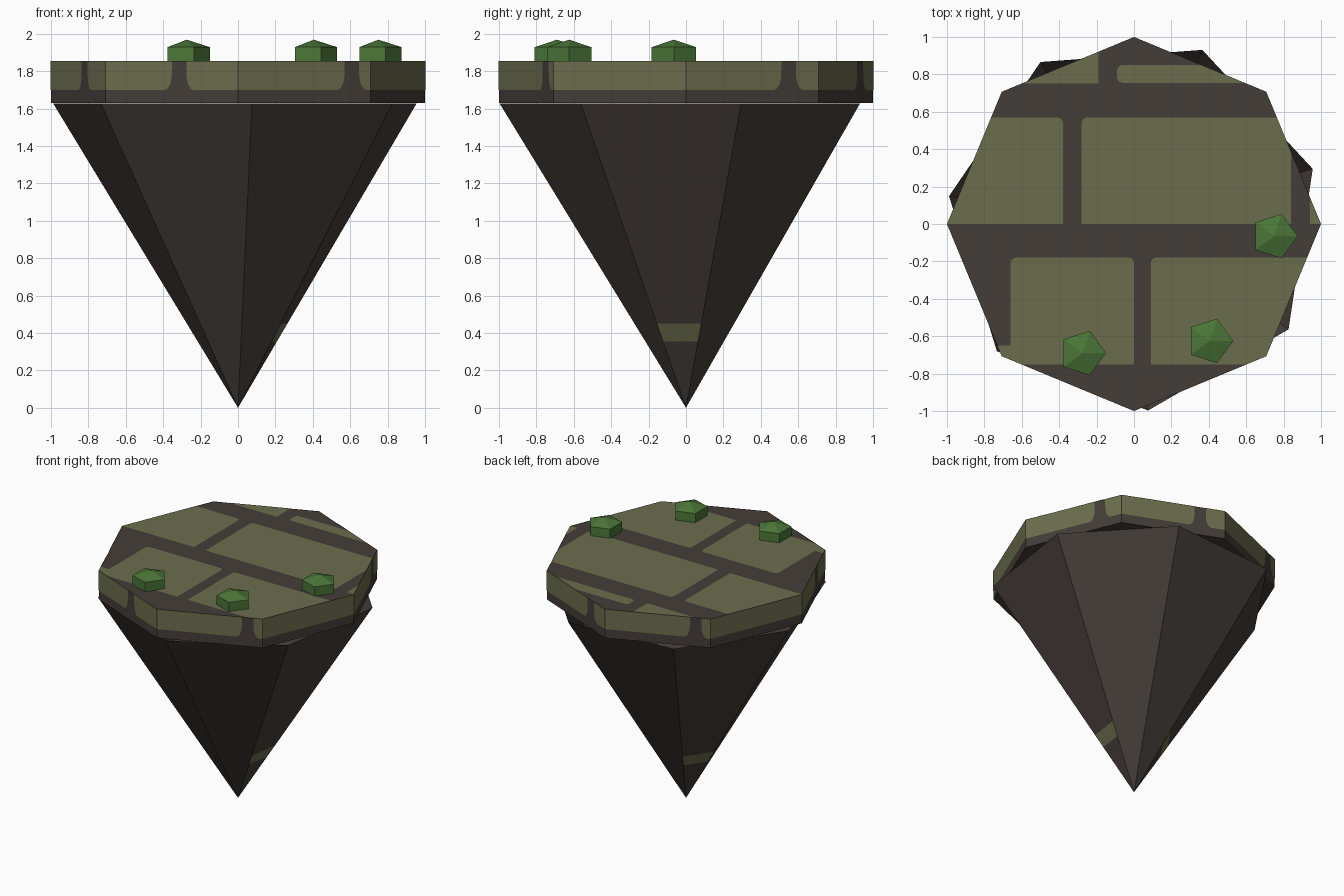
import bpy, bmesh
from math import pi, sin, cos, radians
from mathutils import Vector, Matrix

cube = bpy.data.objects.get("Cube")
if cube:
    bpy.data.objects.remove(cube, do_unlink=True)

TOP, RIM, BRICK_LOW = 1.855, 1.63, 1.70
GAP = 0.002  # how far thin plates sit off the surface


def material(name, rgb):
    lin = [((c / 255 + 0.055) / 1.055) ** 2.4 for c in rgb] + [1]
    m = bpy.data.materials.new(name)
    m.use_nodes = True
    m.diffuse_color = lin
    m.node_tree.nodes["Principled BSDF"].inputs["Base Color"].default_value = lin
    return m


stone = material("dark stone", (68, 61, 56))
moss = material("mossy brick", (107, 109, 77))
leaf = material("leaf green", (75, 118, 56))


def finish(name, bm, *mats):
    me = bpy.data.meshes.new(name)
    bm.to_mesh(me)
    bm.free()
    ob = bpy.data.objects.new(name, me)
    for m in mats:
        me.materials.append(m)
    bpy.context.collection.objects.link(ob)
    return ob


def ring(n, radius, z, turn=0):
    return [Vector((radius * cos(turn + 2 * pi * i / n),
                    radius * sin(turn + 2 * pi * i / n), z)) for i in range(n)]


def prism(name, n, radius, low, high, mat):
    bm = bmesh.new()
    bottom = [bm.verts.new(p) for p in ring(n, radius, low)]
    top = [bm.verts.new(p) for p in ring(n, radius, high)]
    bm.faces.new(bottom[::-1])
    bm.faces.new(top)
    for i in range(n):
        j = (i + 1) % n
        bm.faces.new((bottom[i], bottom[j], top[j], top[i]))
    return finish(name, bm, mat)


def rounded(x0, x1, y0, y1, rx, ry, corners):
    """Outline of a rectangle; corners lists the rounded ones, from
    bottom left (0) anticlockwise to top left (3)."""
    pts = []
    spots = [(x0, y0, 1, 1), (x1, y0, -1, 1), (x1, y1, -1, -1), (x0, y1, 1, -1)]
    for k, (x, y, sx, sy) in enumerate(spots):
        if k not in corners:
            pts.append((x, y))
            continue
        for s in range(5):
            a = pi + k * pi / 2 + s * pi / 8
            pts.append((x + sx * rx + rx * cos(a), y + sy * ry + ry * sin(a)))
    return pts


def add_plate(bm, outline, matrix):
    bm.faces.new([bm.verts.new(matrix @ Vector((x, y, 0))) for x, y in outline])


# Platform slab
prism("platform", 8, 1, RIM, TOP, stone)

# Bricks on the top, trimmed to the slab outline
bm = bmesh.new()
top_bricks = [
    (-1, -.38, 0, .57, (2,)), (-.28, .84, 0, .57, (2, 3)), (.94, 1, 0, .57, ()),
    (-.66, 0, -.75, -.18, (2, 3)), (.09, 1, -.75, -.18, (3,)),
    (-.75, -.66, -.75, -.65, (3,)),
    (-1, -.19, .75, 1, ()), (-.09, 1, .755, .85, (0, 3)),
]
for x0, x1, y0, y1, corners in top_bricks:
    add_plate(bm, rounded(x0, x1, y0, y1, .03, .03, corners),
              Matrix.Translation((0, 0, TOP + GAP)))
for i in range(8):
    a = pi / 8 + i * pi / 4
    n = Vector((cos(a), sin(a), 0))
    bmesh.ops.bisect_plane(bm, geom=bm.verts[:] + bm.edges[:] + bm.faces[:],
                           plane_co=n * cos(pi / 8), plane_no=n, clear_outer=True)
finish("top_bricks", bm, moss)

# Bricks around the rim: one upright joint on most sides, at a share of its length
bm = bmesh.new()
joints = [.775, .76, .86, None, .62, .556, .86, None]
corners8 = ring(8, 1, 0)
for i, joint in enumerate(joints):
    a, b = corners8[i], corners8[(i + 1) % 8]
    along = (b - a).normalized()
    length = (b - a).length
    out = along.cross(Vector((0, 0, 1)))
    m = Matrix((along, (0, 0, 1), out)).transposed().to_4x4()
    m.translation = a + out * GAP
    if joint is None:
        add_plate(bm, rounded(0, length, BRICK_LOW, TOP, 0, 0, ()), m)
    else:
        c = joint * length
        add_plate(bm, rounded(0, c - .042, BRICK_LOW, TOP, .04, .09, (1,)), m)
        add_plate(bm, rounded(c + .042, length, BRICK_LOW, TOP, .04, .09, (0,)), m)
finish("rim_bricks", bm, moss)

# Open seven-sided spike below, with a mossy band on two sides
bm = bmesh.new()
tip = bm.verts.new((0, 0, 0))
rim = [bm.verts.new(p) for p in ring(7, 1, RIM - GAP, radians(120))]
for i in range(7):
    bm.faces.new((tip, rim[(i + 1) % 7], rim[i]))
for z in (.355, .45):
    bmesh.ops.bisect_plane(bm, geom=bm.verts[:] + bm.edges[:] + bm.faces[:],
                           plane_co=(0, 0, z), plane_no=(0, 0, 1))
bm.normal_update()
for f in bm.faces:
    in_band = all(.35 < v.co.z < .455 for v in f.verts)
    side = Vector((f.normal.x, f.normal.y)).normalized()
    if in_band and any(side.dot(Vector((cos(radians(d)), sin(radians(d))))) > .95
                       for d in (-8.6, 145.7)):
        f.material_index = 1
finish("spike", bm, stone, moss)

# Three small bushes with pointed tops
for k, (x, y) in enumerate([(-.275, -.69), (.405, -.625), (.75, -.065)]):
    bush = prism("bush_%d" % (k + 1), 5, .125, TOP, 1.928, leaf)
    bm = bmesh.new()
    bm.from_mesh(bush.data)
    roof = max(bm.faces, key=lambda f: f.calc_center_median().z)
    peak = bmesh.ops.poke(bm, faces=[roof])["verts"][0]
    peak.co.z = 1.968
    bm.to_mesh(bush.data)
    bm.free()
    bush.location = (x, y, 0)
